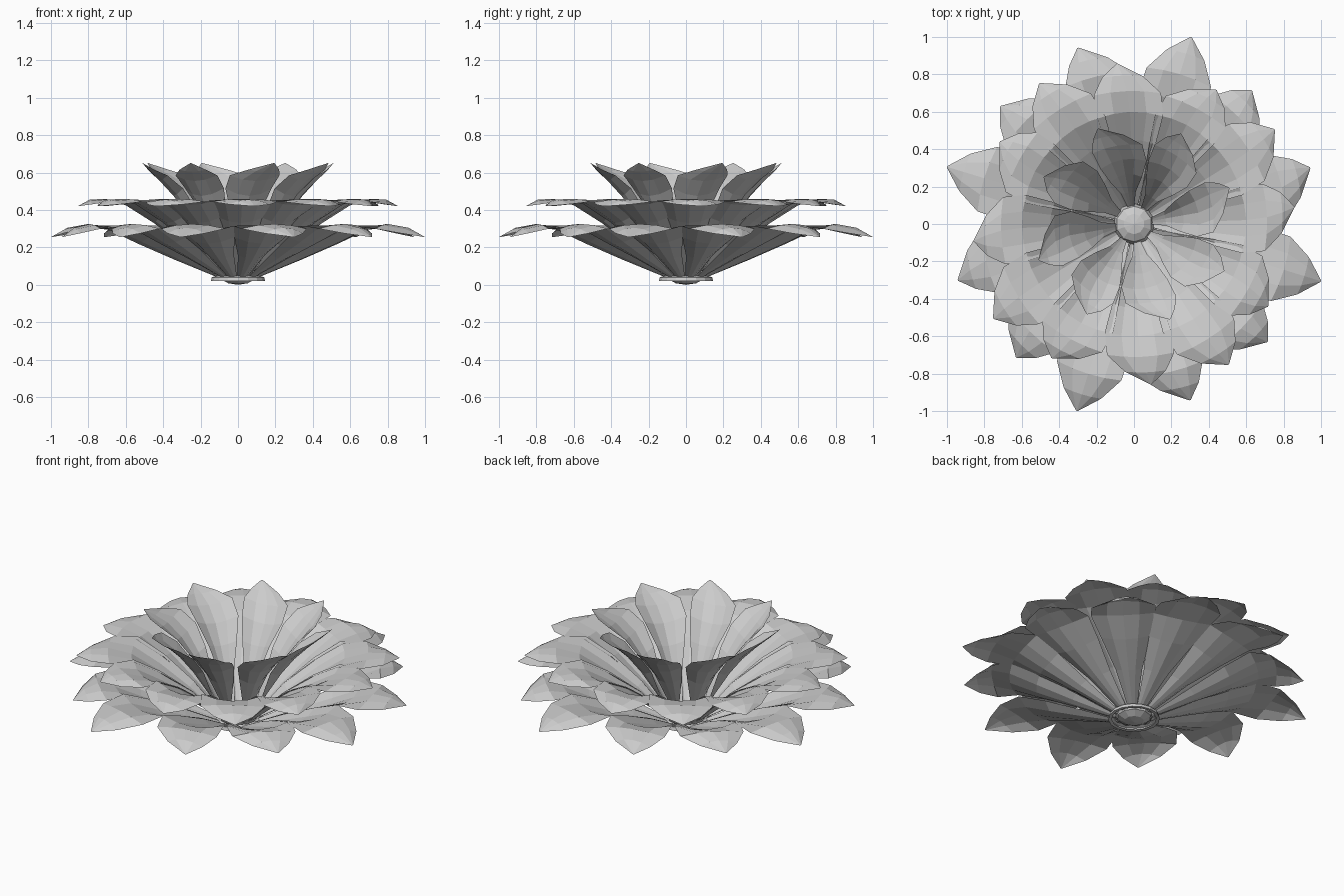
import bpy, bmesh, math

if "Cube" in bpy.data.objects:
    bpy.data.objects.remove(bpy.data.objects["Cube"])

COLS = 4  # strips across a petal


def finish(name, bm):
    bmesh.ops.remove_doubles(bm, verts=bm.verts, dist=1e-5)
    me = bpy.data.meshes.new(name)
    bm.to_mesh(me)
    bm.free()
    ob = bpy.data.objects.new(name, me)
    bpy.context.collection.objects.link(ob)
    return ob


def petal(bm, angle, rows, tip_r, skew):
    """rows: radius, height, half width, edge lift; skew pulls the tip sideways."""
    ca, sa = math.cos(angle), math.sin(angle)
    last = rows[-1][0]
    knee = rows[-4][0]
    grid = []
    for r, z, w, lift in rows:
        t = max(0.0, (r - knee) / (last - knee))   # 0 on the body, 1 at the tip
        x0 = r + (tip_r - last) * t
        line = []
        for i in range(COLS + 1):
            u = 2 * i / COLS - 1
            y = u * w + skew * t ** 2
            x = x0 - 0.03 * u * u * (1 - t) * (r > 0.2)
            line.append(bm.verts.new((x * ca - y * sa, x * sa + y * ca, z + lift * u * u)))
        grid.append(line)
    for a, b in zip(grid, grid[1:]):
        for i in range(COLS):
            bm.faces.new((a[i], b[i], b[i + 1], a[i + 1]))


def petal_ring(name, rows, kinds):
    """kinds: centre angle, tip radius, tip skew; each is repeated in four quarters."""
    bm = bmesh.new()
    for deg, tip_r, skew in kinds:
        for q in range(4):
            petal(bm, math.radians(deg + 90 * q), rows, tip_r, skew)
    return finish(name, bm)


def lathe(name, profile, sides):
    bm = bmesh.new()
    rings = [[bm.verts.new((r * math.cos(2 * math.pi * k / sides),
                            r * math.sin(2 * math.pi * k / sides), z))
              for k in range(sides)] for r, z in profile]
    for a, b in zip(rings, rings[1:]):
        for k in range(sides):
            n = (k + 1) % sides
            bm.faces.new((a[k], a[n], b[n], b[k]))
    return finish(name, bm)


# Outer petals: low bowl, tips drooping
petal_ring("outer_petals", [
    (0.10, 0.035, 0.025, 0.005), (0.35, 0.135, 0.075, 0.025), (0.55, 0.22, 0.14, 0.035),
    (0.70, 0.29, 0.185, 0.025), (0.82, 0.325, 0.18, -0.025), (0.92, 0.305, 0.105, -0.03),
    (1.00, 0.255, 0.004, 0)],
    [(73, 1.045, 0.0), (103, 0.985, 0.08), (45, 0.95, 0.06)])

# Middle petals
petal_ring("middle_petals", [
    (0.09, 0.045, 0.02, 0.005), (0.28, 0.205, 0.07, 0.025), (0.45, 0.33, 0.13, 0.035),
    (0.60, 0.425, 0.175, 0.025), (0.72, 0.46, 0.18, -0.015), (0.81, 0.455, 0.11, -0.025),
    (0.88, 0.42, 0.004, 0)],
    [(92, 0.86, 0.06), (62, 0.84, -0.05), (32, 0.905, 0.03)])

# Inner petals: steep and upright, with gaps between them
petal_ring("inner_petals", [
    (0.085, 0.05, 0.015, 0.005), (0.17, 0.21, 0.04, 0.02), (0.27, 0.37, 0.085, 0.03),
    (0.35, 0.475, 0.125, 0.04), (0.43, 0.555, 0.135, 0.03), (0.49, 0.605, 0.085, 0.01),
    (0.54, 0.65, 0.004, 0)],
    [(100, 0.535, 0.10), (56, 0.54, 0.06)])

# Flattened round centre
bm = bmesh.new()
bmesh.ops.create_uvsphere(bm, u_segments=10, v_segments=6, radius=0.11)
for v in bm.verts:
    v.co.z = v.co.z * 0.55 + 0.0605
finish("flower_centre", bm)

# Collar under the petals
lathe("base_collar", [(0.125, 0.022), (0.145, 0.02), (0.14, 0.04), (0.11, 0.05)], 16)
